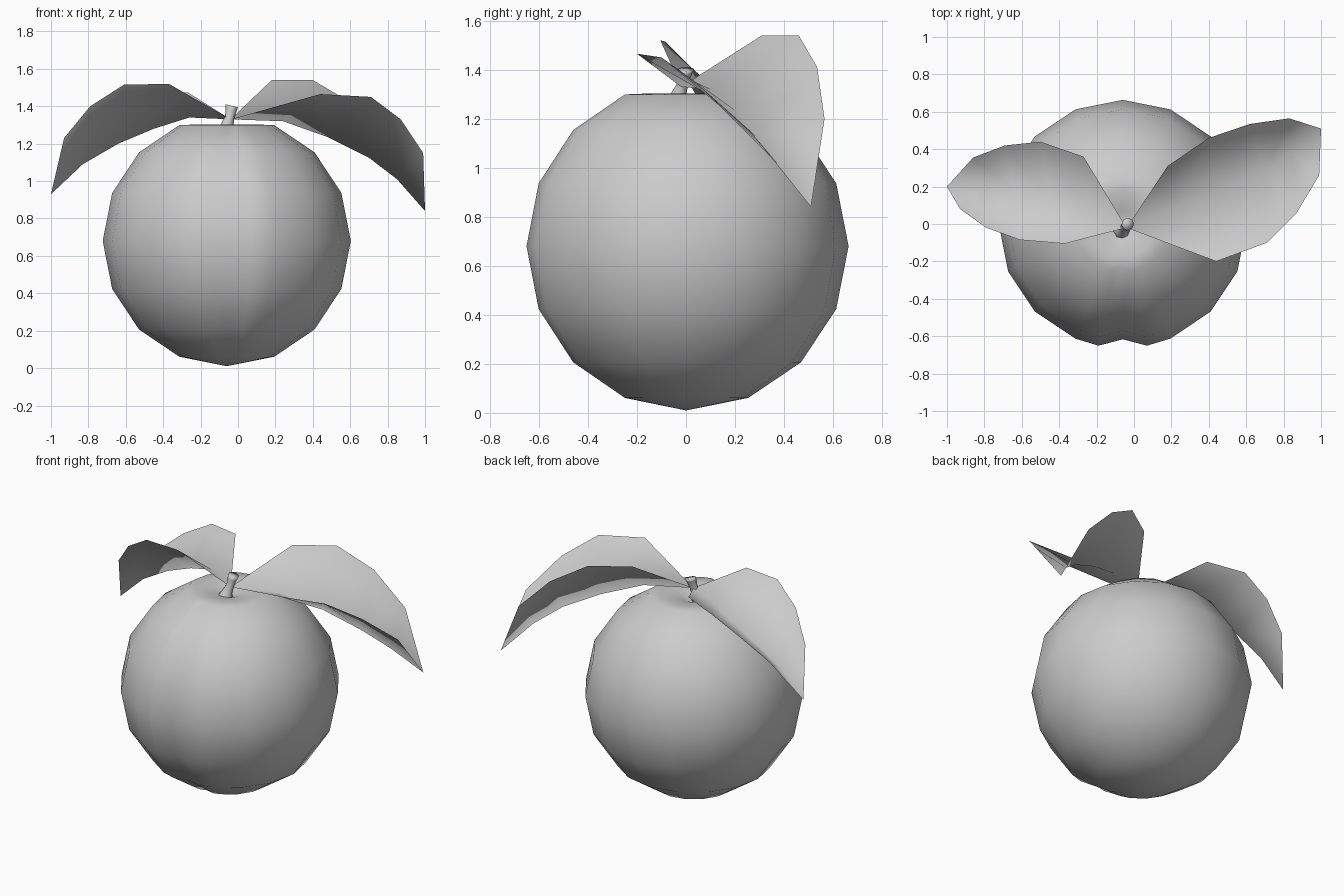
import bpy, bmesh
from math import sin, cos, pi, radians
from mathutils import Vector

if "Cube" in bpy.data.objects:
    bpy.data.objects.remove(bpy.data.objects["Cube"], do_unlink=True)

# One plain clay colour
grey = bpy.data.materials.new("light_grey")
grey.use_nodes = True
colour = (0.6, 0.6, 0.6, 1)
grey.diffuse_color = colour
grey.node_tree.nodes["Principled BSDF"].inputs["Base Color"].default_value = colour


def finish(bm, name, recalc=True):
    """Turn a bmesh into a smooth shaded object."""
    if recalc:
        bmesh.ops.recalc_face_normals(bm, faces=bm.faces)
    mesh = bpy.data.meshes.new(name)
    bm.to_mesh(mesh)
    bm.free()
    for p in mesh.polygons:
        p.use_smooth = True
    mesh.materials.append(grey)
    obj = bpy.data.objects.new(name, mesh)
    bpy.context.collection.objects.link(obj)
    return obj


def skin(bm, rings, bottom, top):
    """Join closed rings of points and cap both ends with fans."""
    rows = [[bm.verts.new(p) for p in ring] for ring in rings]
    n = len(rows[0])
    for a, b in zip(rows, rows[1:]):
        for i in range(n):
            j = (i + 1) % n
            bm.faces.new((a[i], a[j], b[j], b[i]))
    for row, point in ((rows[0], bottom), (rows[-1], top)):
        tip = bm.verts.new(point)
        for i in range(n):
            bm.faces.new((row[i], row[(i + 1) % n], tip))


# Fruit: a coarse sphere with a dimple on top and a groove down the front
radius, centre = 0.67, Vector((-0.06, 0, 0.68))
step = pi / 8
angles = sorted([i * step for i in range(16)] + [step / 2, 2 * pi - step / 2])
profile = [(radius * sin(k * step), -radius * cos(k * step)) for k in range(1, 8)]
profile += [(0.18, 0.622), (0.07, 0.60)]
rings = []
for r, z in profile:
    ring = []
    for a in angles:
        s = r * (0.92 if a == 0 else 0.99)
        ring.append(centre + Vector((s * sin(a), -s * cos(a), z)))
    rings.append(ring)
bm = bmesh.new()
skin(bm, rings, centre - Vector((0, 0, radius)), centre + Vector((0, 0, 0.57)))
finish(bm, "fruit")

# Stem: a short leaning stalk, flared at both ends
path = [((-0.065, -0.045, 1.24), 0.06), ((-0.06, -0.035, 1.29), 0.035),
        ((-0.045, -0.015, 1.34), 0.024), ((-0.036, -0.005, 1.385), 0.03),
        ((-0.033, 0, 1.402), 0.033)]
rings = [[Vector(c) + Vector((r * cos(t), r * sin(t), -0.25 * r * cos(t)))
          for t in (radians(45 * i) for i in range(8))] for c, r in path]
bm = bmesh.new()
skin(bm, rings, path[0][0], path[-1][0])
finish(bm, "stem")


def leaf(name, tip, front, rib, back):
    """Folded leaf: two strips either side of a midrib, pointed at both ends."""
    bm = bmesh.new()
    base = bm.verts.new((-0.04, -0.02, 1.33))
    end = bm.verts.new(tip)
    f, m, b = ([bm.verts.new(p) for p in row] for row in (front, rib, back))
    for lo, hi in ((f, m), (m, b)):
        bm.faces.new((base, lo[0], hi[0]))
        for i in range(len(lo) - 1):
            bm.faces.new((lo[i], lo[i + 1], hi[i + 1], hi[i]))
        bm.faces.new((lo[-1], end, hi[-1]))
    bmesh.ops.recalc_face_normals(bm, faces=bm.faces)
    if sum(face.normal.z for face in bm.faces) < 0:
        bmesh.ops.reverse_faces(bm, faces=bm.faces)
    finish(bm, name, recalc=False)


leaf("left_leaf", (1.0, 0.51, 0.84),
     [(0.44, -0.2, 1.465), (0.71, -0.1, 1.45), (0.87, 0.06, 1.33), (0.99, 0.26, 1.15)],
     [(0.24, 0.1, 1.32), (0.48, 0.2, 1.235), (0.7, 0.29, 1.125), (0.85, 0.38, 1.01)],
     [(0.18, 0.31, 1.54), (0.4, 0.46, 1.54), (0.62, 0.535, 1.41), (0.83, 0.565, 1.2)])
leaf("right_leaf", (-1.0, 0.2, 0.93),
     [(-0.37, -0.105, 1.52), (-0.61, -0.085, 1.515), (-0.79, -0.02, 1.4), (-0.93, 0.08, 1.23)],
     [(-0.26, 0.1, 1.34), (-0.45, 0.15, 1.28), (-0.64, 0.18, 1.2), (-0.83, 0.195, 1.09)],
     [(-0.27, 0.36, 1.475), (-0.5, 0.44, 1.45), (-0.69, 0.42, 1.345), (-0.86, 0.355, 1.2)])
